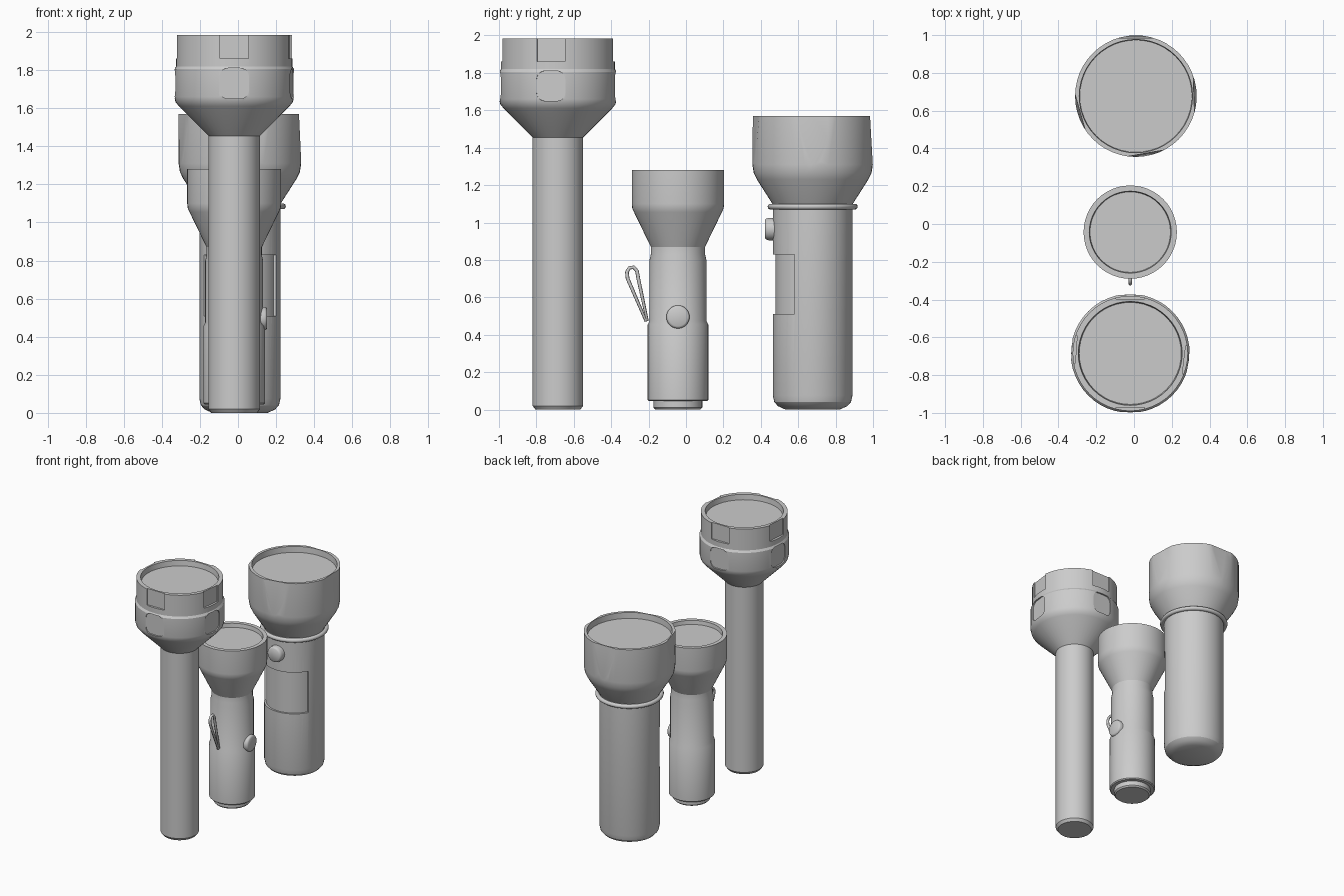
import bpy, bmesh
from math import radians, cos, sin, pi, tau
from mathutils import Matrix, Vector

if "Cube" in bpy.data.objects:
    bpy.data.objects.remove(bpy.data.objects["Cube"])


def finish(bm, name):
    bmesh.ops.recalc_face_normals(bm, faces=bm.faces)
    me = bpy.data.meshes.new(name)
    bm.to_mesh(me)
    bm.free()
    ob = bpy.data.objects.new(name, me)
    bpy.context.collection.objects.link(ob)
    return ob


def activate(ob):
    bpy.ops.object.select_all(action='DESELECT')
    ob.select_set(True)
    bpy.context.view_layer.objects.active = ob


def smooth(ob, angle=28):
    activate(ob)
    bpy.ops.object.shade_smooth_by_angle(angle=radians(angle))


def lathe(name, profile, centre, segs=48, start=0, sweep=360, closed=False):
    """Spin (radius, z) points about a vertical axis."""
    bm = bmesh.new()
    d = Vector((cos(radians(start)), sin(radians(start)), 0))
    vs = [bm.verts.new(d * r + Vector((0, 0, z))) for r, z in profile]
    pairs = list(zip(vs, vs[1:])) + ([(vs[-1], vs[0])] if closed else [])
    es = [bm.edges.new(p) for p in pairs]
    bmesh.ops.spin(bm, geom=vs + es, axis=(0, 0, 1), cent=(0, 0, 0),
                   angle=radians(sweep), steps=segs)
    bmesh.ops.remove_doubles(bm, verts=bm.verts, dist=0.0005)
    if sweep < 360:
        bmesh.ops.holes_fill(bm, edges=bm.edges, sides=0)
    bm.transform(Matrix.Translation((*centre, 0)))
    return finish(bm, name)


def block(centre, az, inner, z0, z1, width, tilt=0, rounding=0):
    """Cutter block whose inner face lies at a given radius and azimuth."""
    bm = bmesh.new()
    bmesh.ops.create_cube(bm, size=1)
    bm.transform(Matrix.Translation((0.5, 0, 0.5)))
    bm.transform(Matrix.Diagonal((0.15, width, z1 - z0, 1)))
    if rounding:
        es = [e for e in bm.edges
              if abs(e.verts[0].co.x - e.verts[1].co.x) > 0.1]
        bmesh.ops.bevel(bm, geom=es, offset=rounding, segments=5,
                        profile=0.5, affect='EDGES')
    bm.transform(Matrix.Translation((*centre, z0))
                 @ Matrix.Rotation(radians(az), 4, 'Z')
                 @ Matrix.Translation((inner, 0, 0))
                 @ Matrix.Rotation(radians(tilt), 4, 'Y'))
    return finish(bm, "cutter")


def cut(ob, cutter):
    m = ob.modifiers.new("cut", 'BOOLEAN')
    m.operation, m.solver, m.object = 'DIFFERENCE', 'EXACT', cutter
    activate(ob)
    bpy.ops.object.modifier_apply(modifier=m.name)
    bpy.data.objects.remove(cutter)


def button(name, centre, az, inner, z, radius, height):
    """Round push button with a softened edge, facing outward."""
    ob = lathe(name, [(0, 0), (radius, 0), (radius, height * 0.7),
                      (radius * 0.93, height * 0.9),
                      (radius * 0.8, height), (0, height)], (0, 0), 32)
    ob.data.transform(Matrix.Translation((*centre, z))
                      @ Matrix.Rotation(radians(az), 4, 'Z')
                      @ Matrix.Translation((inner, 0, 0))
                      @ Matrix.Rotation(pi / 2, 4, 'Y'))
    smooth(ob, 40)


# Tall torch: slim tube, cone head, stepped bezel
A = (-0.02, -0.685)
smooth(lathe("tall_tube", [(0, 0), (0.12, 0), (0.135, 0.02), (0.135, 1.47),
                           (0, 1.47)], A))
head = lathe("tall_head", [(0, 1.455), (0.135, 1.455), (0.29, 1.61),
                           (0.308, 1.632), (0.315, 1.66), (0.315, 1.805),
                           (0.305, 1.82), (0.305, 1.985), (0.275, 1.985),
                           (0.27, 1.945), (0, 1.945)], A)
for az in (-90, -7, 90, 176):
    cut(head, block(A, az, 0.300, 1.65, 1.81, 0.155, rounding=0.045))
    cut(head, block(A, az, 0.287, 1.86, 2.05, 0.15))
smooth(head)

# Small torch: stepped grip, flared head
B = (-0.02, -0.043)
smooth(lathe("small_grip", [(0, 0), (0.12, 0), (0.13, 0.01), (0.13, 0.045),
                            (0.155, 0.045), (0.162, 0.052), (0.162, 0.455),
                            (0.152, 0.475), (0.152, 0.80), (0.145, 0.83),
                            (0.145, 0.89), (0, 0.89)], B))
smooth(lathe("small_head", [(0, 0.87), (0.145, 0.87), (0.235, 1.055),
                            (0.244, 1.075), (0.247, 1.10), (0.247, 1.28),
                            (0.217, 1.28), (0.213, 1.25), (0, 1.25)], B))
button("small_button", B, 0, 0.13, 0.495, 0.062, 0.043)

# Teardrop wire loop on the front of the small torch
cu = bpy.data.curves.new("hanging_loop", 'CURVE')
cu.dimensions, cu.bevel_depth, cu.bevel_resolution = '3D', 0.010, 2
pts = [(-0.208, 0.48), (-0.255, 0.70), (-0.262, 0.74), (-0.280, 0.761),
       (-0.303, 0.757), (-0.316, 0.735), (-0.312, 0.70), (-0.216, 0.478)]
sp = cu.splines.new('POLY')
sp.points.add(len(pts) - 1)
sp.use_cyclic_u = True
for p, (y, z) in zip(sp.points, pts):
    p.co = (B[0], y, z, 1)
bpy.context.collection.objects.link(bpy.data.objects.new("hanging_loop", cu))

# Wide torch: thick grip with recessed front panel
C = (0.01, 0.677)
grip = lathe("wide_grip", [(0, 0), (0.145, 0), (0.185, 0.018), (0.205, 0.04),
                           (0.213, 0.075), (0.213, 1.10), (0, 1.10)], C)
cut(grip, lathe("cutter", [(0.199, 0.51), (0.3, 0.51), (0.3, 0.83),
                           (0.199, 0.83)], C, 24, -153, 126, True))
smooth(grip)
smooth(lathe("wide_collar",
             [(0.225 + 0.016 * cos(tau * i / 10), 1.085 + 0.016 * sin(tau * i / 10))
              for i in range(10)], C, closed=True), 60)
head = lathe("wide_head", [(0, 1.08), (0.215, 1.08), (0.215, 1.10),
                           (0.298, 1.23), (0.315, 1.265), (0.322, 1.31),
                           (0.322, 1.57), (0.300, 1.57), (0.297, 1.525),
                           (0, 1.525)], C)
# Shallow tilted finger flats
for az in (90, 2, 196, -80):
    cut(head, block(C, az, 0.322, 1.30, 1.70, 0.3, tilt=-3.2))
smooth(head)
button("wide_button", C, -90, 0.19, 0.965, 0.06, 0.065)
